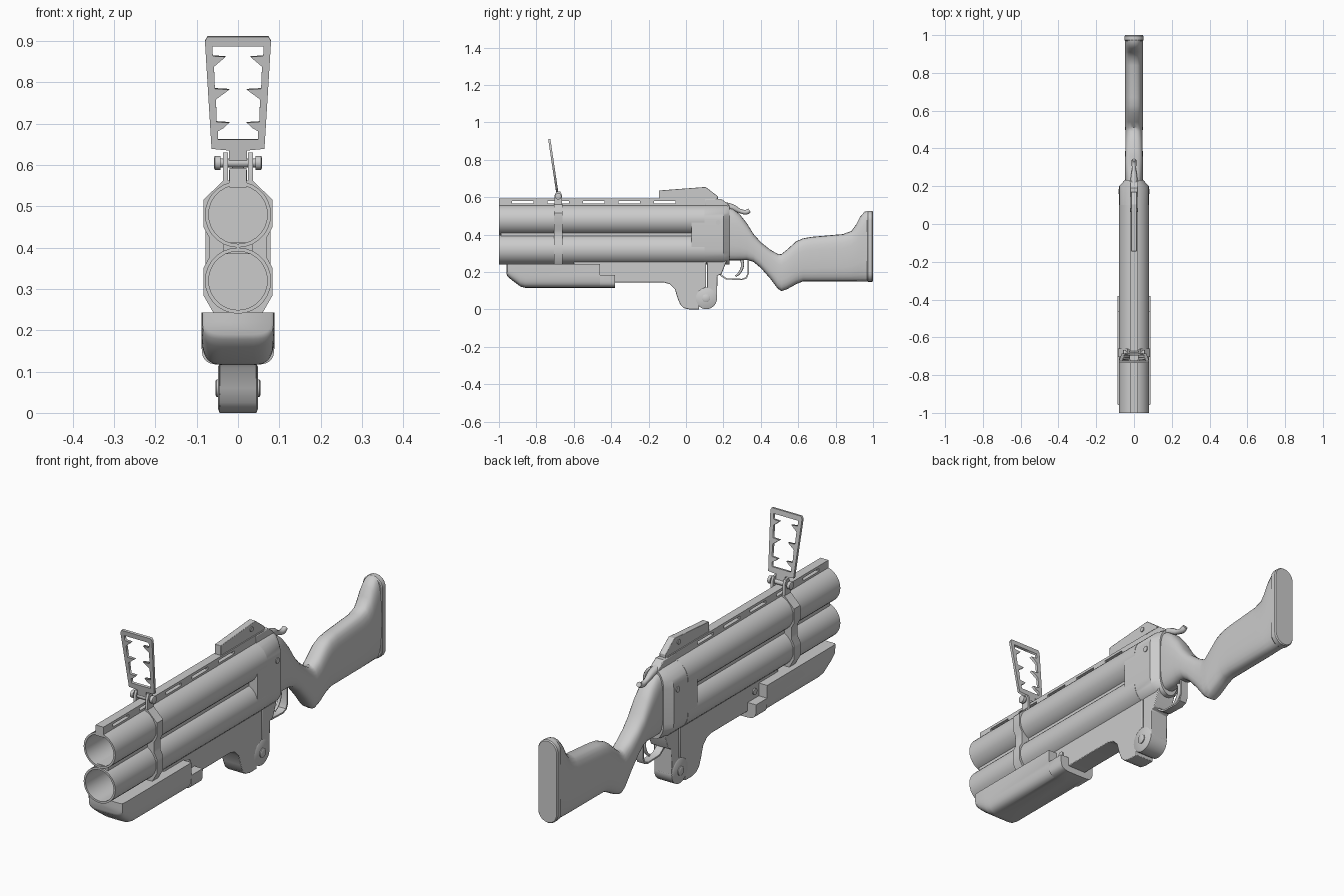
import bpy, bmesh, math
from math import sin, cos, pi, radians


def finish(bm, name, angle=35, bevel=0):
    bmesh.ops.recalc_face_normals(bm, faces=bm.faces)
    me = bpy.data.meshes.new(name)
    bm.to_mesh(me)
    bm.free()
    ob = bpy.data.objects.new(name, me)
    bpy.context.collection.objects.link(ob)
    if bevel:
        m = ob.modifiers.new("bevel", 'BEVEL')
        m.width, m.segments, m.limit_method, m.angle_limit = bevel, 2, 'ANGLE', radians(40)
    bpy.ops.object.select_all(action='DESELECT')
    ob.select_set(True)
    bpy.context.view_layer.objects.active = ob
    bpy.ops.object.shade_smooth_by_angle(angle=radians(angle))
    return ob


def skin(bm, rings, caps=True, loop=False):
    vs = [[bm.verts.new(p) for p in r] for r in rings]
    n = len(vs[0])
    pairs = list(zip(vs, vs[1:])) + ([(vs[-1], vs[0])] if loop else [])
    for a, b in pairs:
        for i in range(n):
            j = (i + 1) % n
            bm.faces.new((a[i], a[j], b[j], b[i]))
    if caps and not loop:
        bm.faces.new(vs[0])
        bm.faces.new(vs[-1])


def side_prism(name, yz, hw, bevel=0.0):
    bm = bmesh.new()
    skin(bm, [[(x, y, z) for y, z in yz] for x in (-hw, hw)])
    return finish(bm, name, bevel=bevel)


def front_prism(name, xz, y0, y1):
    bm = bmesh.new()
    full = xz + [(-x, z) for x, z in reversed(xz)]
    skin(bm, [[(x, y, z) for x, z in full] for y in (y0, y1)])
    return finish(bm, name)


def boxes(name, items):
    bm = bmesh.new()
    for hw, y0, y1, z0, z1 in items:
        skin(bm, [[(x, y0, z0), (x, y1, z0), (x, y1, z1), (x, y0, z1)] for x in (-hw, hw)])
    return finish(bm, name)


def cross_pin(name, y, z, steps, seg=20):
    # lathe across x: steps are (x, radius), mirrored profile given in full
    bm = bmesh.new()
    skin(bm, [[(x, y + r * cos(2 * pi * i / seg), z + r * sin(2 * pi * i / seg))
               for i in range(seg)] for x, r in steps])
    return finish(bm, name)


def loft(name, secs, power, lower_only=False, n=24):
    # sections are (y, top, bottom, half width)
    bm, rings = bmesh.new(), []
    sp = lambda v: math.copysign(abs(v) ** (2 / power), v)
    for y, t, b, w in secs:
        if lower_only:
            ring = [(w * sp(cos(a)), y, t + (t - b) * sp(sin(a)))
                    for a in (pi + pi * i / n for i in range(n + 1))]
        else:
            ring = [(w * sp(cos(a)), y, (t + b) / 2 + (t - b) / 2 * sp(sin(a)))
                    for a in (2 * pi * i / n for i in range(n))]
        rings.append(ring)
    skin(bm, rings)
    return finish(bm, name, 40)


def rod(name, pts, radii):
    cu = bpy.data.curves.new(name, 'CURVE')
    cu.dimensions, cu.bevel_depth, cu.bevel_resolution = '3D', 1.0, 2
    cu.use_fill_caps = True
    cu.resolution_u = 5
    s = cu.splines.new('BEZIER')
    s.bezier_points.add(len(pts) - 1)
    for p, (y, z), r in zip(s.bezier_points, pts, radii):
        p.co, p.radius = (0, y, z), r
        p.handle_left_type = p.handle_right_type = 'AUTO'
    ob = bpy.data.objects.new(name, cu)
    bpy.context.collection.objects.link(ob)
    return ob


# barrels with open bores
TOP, LOW, R = 0.48, 0.32, 0.08
for name, zc in (("upper_barrel", TOP), ("lower_barrel", LOW)):
    bm = bmesh.new()
    skin(bm, [[(r * cos(2 * pi * i / 28), y, zc + r * sin(2 * pi * i / 28)) for i in range(28)]
              for y, r in ((0.1, R), (-1.0, R), (-1.0, 0.071), (0.08, 0.071))])
    finish(bm, name)
boxes("barrel_web", [(0.035, -0.99, 0.05, 0.385, 0.412)])

# receiver: hull round both barrels, tapering at the back
bm, rings = bmesh.new(), []
arc = [(R * cos(pi * i / 14), TOP + R * sin(pi * i / 14)) for i in range(15)]
arc += [(-R * cos(pi * i / 14), LOW - R * sin(pi * i / 14)) for i in range(15)]
for y, sx in ((0.03, 0.98), (0.2, 0.98), (0.232, 0.62)):
    rings.append([(x * sx, y, z) for x, z in arc])
skin(bm, rings)
finish(bm, "receiver")
for s in (-1, 1):
    cross_pin("receiver_screw", 0.172, 0.465, [(s * 0.07, 0.013), (s * 0.082, 0.013)], 14)
side_prism("receiver_tang", [(0.1, 0.55), (0.1, 0.59), (0.19, 0.59), (0.225, 0.565),
                             (0.23, 0.54)], 0.022, 0.004)

# ventilated top rib
rib = [(0.02, -1, 0.16, 0.545, 0.567), (0.02, -1, 0.16, 0.58, 0.592)]
ends = [-1.0] + [v for k in range(5) for v in (-0.93 + 0.19 * k, -0.815 + 0.19 * k)] + [0.16]
rib += [(0.02, a, b, 0.566, 0.581) for a, b in zip(ends[::2], ends[1::2])]
boxes("top_rib", rib)

# rear sight block
side_prism("rear_sight", [(-0.145, 0.585), (-0.145, 0.636), (0.105, 0.655), (0.17, 0.605),
                          (0.17, 0.585)], 0.015, 0.002)
cross_pin("rear_sight_pin", 0.075, 0.628, [(-0.019, 0.011), (0.019, 0.011)], 14)

# barrel band with hinge ears
front_prism("barrel_band", [(0.06, 0.243), (0.084, 0.285), (0.084, 0.35), (0.07, 0.375),
                            (0.07, 0.425), (0.084, 0.45), (0.084, 0.515), (0.036, 0.562)],
            -0.705, -0.66)
for s in (-1, 1):
    ear = side_prism("hinge_ear", [(-0.703, 0.55), (-0.662, 0.55), (-0.662, 0.61), (-0.672, 0.63),
                                   (-0.693, 0.63), (-0.703, 0.61)], 0.006)
    ear.location.x = s * 0.03
cross_pin("hinge_pin", -0.683, 0.605,
          [(-0.058, 0.012), (-0.056, 0.017), (-0.042, 0.017), (-0.042, 0.011), (0.042, 0.011),
           (0.042, 0.017), (0.056, 0.017), (0.058, 0.012)])

# folding ladder sight: outline and toothed opening
outer = [(0.022, 0.0), (0.022, 0.033), (0.064, 0.037), (0.08, 0.3), (0.074, 0.311)]
inner = [(0.048, 0.06), (0.049, 0.08), (0.036, 0.087), (0.021, 0.101), (0.052, 0.103),
         (0.053, 0.158), (0.021, 0.182), (0.056, 0.184), (0.058, 0.238), (0.03, 0.262),
         (0.061, 0.264), (0.062, 0.288)]
cu = bpy.data.curves.new("ladder_sight", 'CURVE')
cu.dimensions, cu.fill_mode, cu.extrude = '2D', 'BOTH', 0.006
for half in (outer, inner):
    pts = half + [(-x, z) for x, z in reversed(half)]
    s = cu.splines.new('POLY')
    s.points.add(len(pts) - 1)
    for p, (x, z) in zip(s.points, pts):
        p.co = (x, z, 0, 1)
    s.use_cyclic_u = True
leaf = bpy.data.objects.new("ladder_sight", cu)
bpy.context.collection.objects.link(leaf)
leaf.location = (0, -0.685, 0.603)
leaf.rotation_euler.x = radians(98.5)

# fore grip
loft("fore_grip", [(-0.96, 0.243, 0.19, 0.08), (-0.955, 0.243, 0.178, 0.086),
                   (-0.935, 0.243, 0.16, 0.088), (-0.885, 0.243, 0.122, 0.088),
                   (-0.86, 0.243, 0.116, 0.088), (-0.461, 0.243, 0.116, 0.088),
                   (-0.46, 0.185, 0.116, 0.088), (-0.38, 0.185, 0.116, 0.088)], 5, True)

# lower frame and knuckle
side_prism("lower_frame", [(-0.6, 0.26), (-0.6, 0.16), (-0.38, 0.145), (-0.12, 0.145), (-0.085, 0.135),
                           (-0.06, 0.11), (-0.045, 0.06), (-0.03, 0.025), (-0.01, 0.007),
                           (0.02, 0.0), (0.07, 0.0), (0.07, 0.1), (0.108, 0.12), (0.108, 0.26)],
           0.046, 0.003)
side_prism("rear_frame", [(0.113, 0.26), (0.113, 0.08), (0.166, 0.06), (0.168, 0.18), (0.19, 0.19),
                          (0.22, 0.265), (0.22, 0.28)], 0.045, 0.003)
cross_pin("hinge_knuckle", 0.108, 0.06, [(-0.048, 0.052), (-0.044, 0.058), (0.044, 0.058),
                                         (0.048, 0.052)], 28)
cross_pin("knuckle_pin", 0.108, 0.06, [(-0.054, 0.018), (-0.052, 0.021), (0.052, 0.021),
                                       (0.054, 0.018)])
cross_pin("frame_pin", -0.427, 0.218, [(-0.052, 0.014), (0.052, 0.014)], 14)

# stock and butt pad
loft("stock", [(0.215, 0.55, 0.262, 0.046), (0.25, 0.538, 0.262, 0.048), (0.285, 0.512, 0.262, 0.048),
               (0.325, 0.462, 0.264, 0.048), (0.36, 0.405, 0.255, 0.047), (0.40, 0.36, 0.222, 0.046),
               (0.45, 0.32, 0.165, 0.046), (0.49, 0.297, 0.112, 0.046), (0.51, 0.296, 0.098, 0.047),
               (0.54, 0.32, 0.108, 0.048), (0.59, 0.365, 0.136, 0.048), (0.625, 0.38, 0.15, 0.048),
               (0.67, 0.388, 0.15, 0.048), (0.84, 0.403, 0.15, 0.048), (0.885, 0.42, 0.15, 0.048),
               (0.91, 0.455, 0.15, 0.048), (0.93, 0.495, 0.15, 0.048), (0.955, 0.523, 0.15, 0.048),
               (0.973, 0.527, 0.149, 0.048)], 3)
bm, rings = bmesh.new(), []
for y, r in ((0.968, 0.046), (0.973, 0.05), (0.995, 0.05), (1.0, 0.046)):
    rings.append([(r * cos(pi * i / 10), y, 0.477 + r * sin(pi * i / 10)) for i in range(11)] +
                 [(-r * cos(pi * i / 10), y, 0.198 - r * sin(pi * i / 10)) for i in range(11)])
skin(bm, rings)
finish(bm, "butt_pad")

# trigger guard strap
path = [(0.165, 0.2), (0.19, 0.175), (0.215, 0.16), (0.3, 0.157), (0.325, 0.166), (0.336, 0.19),
        (0.336, 0.27)]
inside = [(0.17, 0.206), (0.196, 0.181), (0.218, 0.167), (0.298, 0.164), (0.319, 0.172),
          (0.328, 0.192), (0.328, 0.27)]
side_prism("trigger_guard", path + inside[::-1], 0.018)

# trigger and opening lever
rod("trigger", [(0.295, 0.275), (0.302, 0.235), (0.285, 0.195), (0.265, 0.178)],
    [0.009, 0.008, 0.007, 0.005])
rod("opening_lever", [(0.205, 0.555), (0.25, 0.545), (0.29, 0.526), (0.325, 0.521), (0.34, 0.53)],
    [0.02, 0.017, 0.011, 0.013, 0.012])
